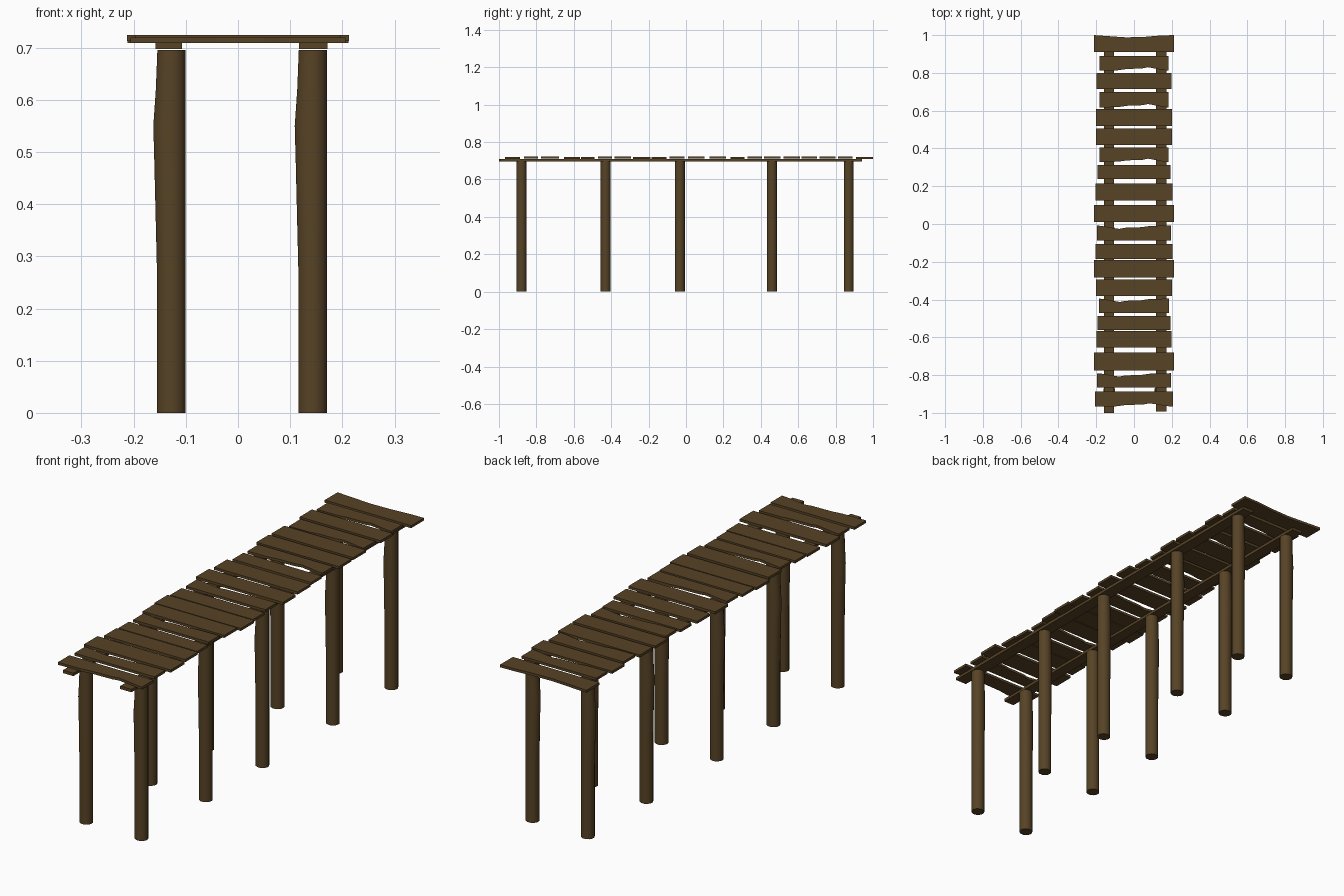
import bpy, bmesh, math

if "Cube" in bpy.data.objects:
    bpy.data.objects.remove(bpy.data.objects["Cube"])

wood = bpy.data.materials.new("dark brown wood")
wood.diffuse_color = (0.095, 0.056, 0.019, 1)
wood.use_nodes = True
wood.node_tree.nodes["Principled BSDF"].inputs["Base Color"].default_value = wood.diffuse_color


def finish(name, bm, smooth=False):
    bmesh.ops.recalc_face_normals(bm, faces=bm.faces)
    me = bpy.data.meshes.new(name)
    bm.to_mesh(me)
    bm.free()
    me.materials.append(wood)
    ob = bpy.data.objects.new(name, me)
    bpy.context.collection.objects.link(ob)
    if smooth:
        bpy.ops.object.select_all(action='DESELECT')
        ob.select_set(True)
        bpy.context.view_layer.objects.active = ob
        bpy.ops.object.shade_smooth_by_angle(angle=math.radians(35))
    return ob


def slab(name, outline, z0, z1):
    """Extrude a flat outline between two heights."""
    bm = bmesh.new()
    lo = [bm.verts.new((x, y, z0)) for x, y in outline]
    hi = [bm.verts.new((x, y, z1)) for x, y in outline]
    bm.faces.new(lo)
    bm.faces.new(hi)
    n = len(lo)
    for i in range(n):
        j = (i + 1) % n
        bm.faces.new((lo[i], lo[j], hi[j], hi[i]))
    return finish(name, bm)


# Posts: round logs with a slight bulge towards -x
SIDES = 12
RINGS = [(0, 0), (0.28, 0), (0.40, 0.003), (0.48, 0.005), (0.55, 0.007), (0.62, 0.002), (0.695, -0.001)]


def post(name, cx, cy):
    bm = bmesh.new()
    rings = []
    for z, bulge in RINGS:
        ring = []
        for k in range(SIDES):
            a = 2 * math.pi * (k + 0.5) / SIDES
            c = math.cos(a)
            ring.append(bm.verts.new((cx + 0.0285 * c + min(c, 0) * bulge,
                                      cy + 0.0275 * math.sin(a), z)))
        rings.append(ring)
    for a, b in zip(rings, rings[1:]):
        for k in range(SIDES):
            j = (k + 1) % SIDES
            bm.faces.new((a[k], a[j], b[j], b[k]))
    bm.faces.new(rings[0])
    bm.faces.new(rings[-1])
    finish(name, bm, True)


for i, y in enumerate((-0.88, -0.43, -0.033, 0.46, 0.87)):
    post(f"left_post_{i+1}", -0.128, y)
    post(f"right_post_{i+1}", 0.143, y)

# Long rails lying on the posts
slab("left_rail", [(-0.158, -1.0), (-0.107, -1.0), (-0.107, 0.94), (-0.158, 0.94)], 0.697, 0.710)
slab("right_rail", [(0.117, -0.992), (0.172, -0.992), (0.172, 0.94), (0.117, 0.94)], 0.697, 0.710)

# Deck planks: back y, front y, half width, level (1 = raised), worn edge (b back, f front, - none)
PLANKS = [
    (1.00, .910, .212, 0, 'b'), (.89, .812, .183, 1, 'f'), (.80, .715, .198, 1, '-'),
    (.70, .617, .183, 1, 'f'), (.61, .520, .200, 1, '-'), (.505, .418, .202, 1, '-'),
    (.405, .328, .183, 1, 'f'), (.312, .237, .192, 0, '-'), (.215, .125, .205, 1, '-'),
    (.10, .010, .213, 1, '-'), (-.008, -.087, .195, 1, 'b'), (-.105, -.185, .203, 0, '-'),
    (-.19, -.283, .212, 0, '-'), (-.293, -.382, .200, 1, '-'), (-.395, -.470, .185, 1, 'b'),
    (-.488, -.562, .193, 0, '-'), (-.567, -.653, .199, 0, '-'), (-.68, -.775, .213, 1, '-'),
    (-.79, -.865, .196, 1, 'b'), (-.887, -.967, .206, 0, 'f')]
WEAR = [(-0.45, 0.002), (-0.2, 0.009), (0.0, 0.010), (0.25, 0.012), (0.4, 0.018), (0.65, 0.010), (0.85, 0.003)]
for i, (yb, yf, w, level, worn) in enumerate(PLANKS):
    back = [(-w, yb), (w, yb)]
    front = [(-w, yf), (w, yf)]
    if i == 0:
        back[1:1] = [(-0.1, yb - 0.008), (-0.04, yb - 0.012), (0.06, yb - 0.009), (0.14, yb - 0.002)]
    elif worn == 'b':
        back[1:1] = [(-t * w, yb - d) for t, d in reversed(WEAR)]
    elif worn == 'f':
        front[1:1] = [(t * w, yf + d) for t, d in WEAR]
    z = 0.7125 if level else 0.7085
    slab(f"deck_plank_{i+1}", front + back[::-1], z, z + 0.0113)
